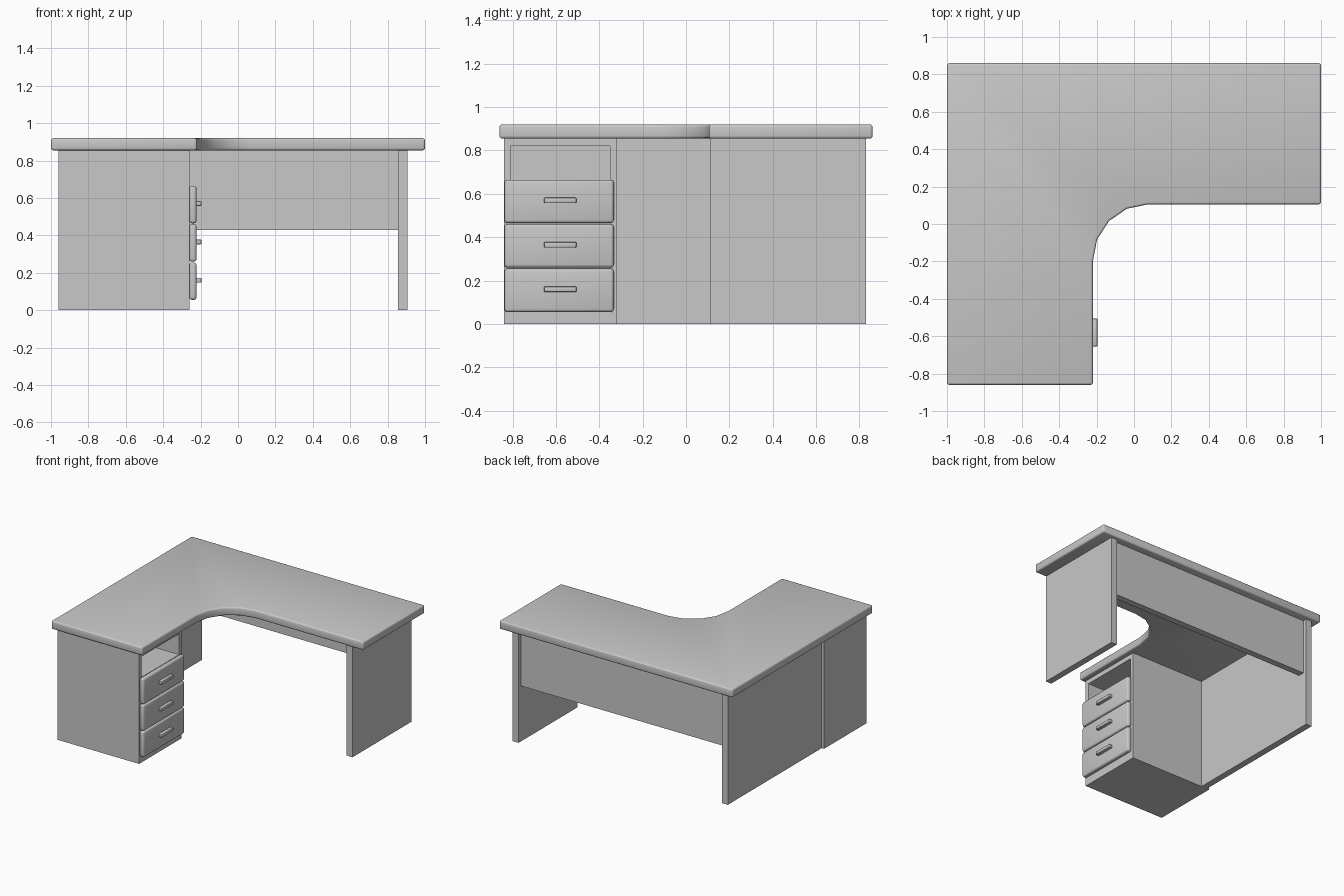
import bpy, bmesh, math
from mathutils import Vector

if "Cube" in bpy.data.objects:
    bpy.data.objects.remove(bpy.data.objects["Cube"], do_unlink=True)

GREY = (0.58, 0.58, 0.58, 1)
grey = bpy.data.materials.new("plain grey")
grey.use_nodes = True
grey.diffuse_color = GREY
grey.node_tree.nodes["Principled BSDF"].inputs["Base Color"].default_value = GREY


def finish(name, bm, bevel=0, segments=3):
    """Turn a bmesh into an object, with optional rounded edges."""
    bmesh.ops.recalc_face_normals(bm, faces=bm.faces)
    mesh = bpy.data.meshes.new(name)
    bm.to_mesh(mesh)
    bm.free()
    mesh.materials.append(grey)
    obj = bpy.data.objects.new(name, mesh)
    bpy.context.collection.objects.link(obj)
    if bevel:
        mod = obj.modifiers.new("rounded edges", 'BEVEL')
        mod.width = bevel
        mod.segments = segments
        mod.limit_method = 'ANGLE'
        mod.angle_limit = math.radians(40)
        bpy.ops.object.select_all(action='DESELECT')
        obj.select_set(True)
        bpy.context.view_layer.objects.active = obj
        bpy.ops.object.modifier_apply(modifier=mod.name)
        bpy.ops.object.shade_smooth_by_angle(angle=math.radians(35))
    return obj


def box_mesh(lo, hi):
    bm = bmesh.new()
    bmesh.ops.create_cube(bm, size=1)
    for v in bm.verts:
        v.co = [lo[i] if v.co[i] < 0 else hi[i] for i in range(3)]
    return bm


def box(name, lo, hi, bevel=0, segments=3):
    return finish(name, box_mesh(lo, hi), bevel, segments)


UNDER = 0.855  # underside of the worktop

# L-shaped worktop with a curved inner corner
outline = [(-1, 0.86), (-1, -0.86), (-0.22, -0.86)]
for i in range(5):
    a = math.pi - i * math.pi / 8
    outline.append((0.075 + 0.295 * math.cos(a), -0.2 + 0.305 * math.sin(a)))
outline += [(1, 0.105), (1, 0.86)]
bm = bmesh.new()
base = bm.faces.new([bm.verts.new((x, y, UNDER)) for x, y in outline])
top = bmesh.ops.extrude_face_region(bm, geom=[base])
bmesh.ops.translate(bm, vec=(0, 0, 0.92 - UNDER),
                    verts=[g for g in top["geom"] if isinstance(g, bmesh.types.BMVert)])
finish("worktop", bm, 0.012)

# Supporting boards
box("end_leg", (0.855, 0.11, 0), (0.905, 0.83, UNDER))
box("side_panel", (-0.94, -0.32, 0), (-0.89, 0.83, UNDER))
box("back_panel", (-0.89, 0.75, 0.43), (0.855, 0.8, UNDER))

# Drawer cabinet with an open shelf sunk into its drawer side
bm = box_mesh((-0.96, -0.84, 0), (-0.26, -0.32, UNDER))
bm.normal_update()
front = max(bm.faces, key=lambda f: f.normal.x)
bmesh.ops.inset_individual(bm, faces=[front], thickness=0.02)
middle = front.calc_center_median()
for v in front.verts:
    v.co.y = -0.81 if v.co.y < middle.y else -0.35
    v.co.z = 0.66 if v.co.z < middle.z else 0.82
sunk = bmesh.ops.extrude_discrete_faces(bm, faces=[front])["faces"][0]
bmesh.ops.translate(bm, vec=Vector((-0.66, 0, 0)), verts=sunk.verts)
finish("drawer_cabinet", bm)

# Three drawers with bar handles
for i in range(3):
    z = 0.055 + 0.205 * i
    box(f"drawer_front_{i + 1}", (-0.26, -0.837, z), (-0.222, -0.333, z + 0.2), 0.014)
    box(f"drawer_handle_{i + 1}", (-0.224, -0.655, z + 0.092),
        (-0.195, -0.505, z + 0.118), 0.006, 2)
